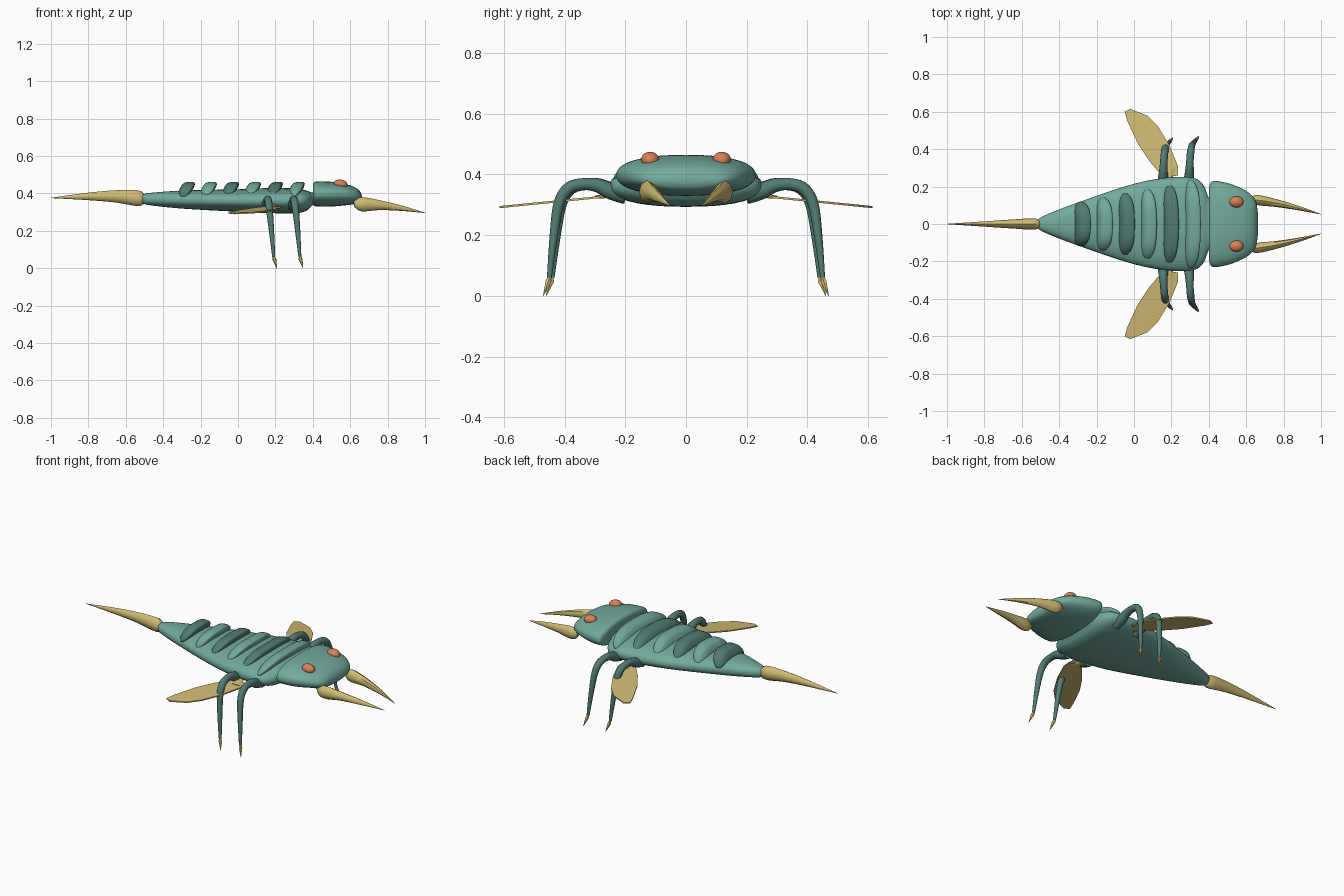
import bpy, bmesh, math
from mathutils import Vector

cube = bpy.data.objects.get("Cube")
if cube:
    bpy.data.objects.remove(cube)


def material(name, rgb):
    m = bpy.data.materials.new(name)
    m.use_nodes = True
    m.diffuse_color = (*rgb, 1)
    m.node_tree.nodes["Principled BSDF"].inputs["Base Color"].default_value = (*rgb, 1)
    return m


TEAL = material("teal shell", (0.17, 0.40, 0.34))
DARK = material("dark teal", (0.085, 0.2, 0.175))
TAN = material("horn tan", (0.63, 0.5, 0.17))
ORANGE = material("orange eye", (0.71, 0.22, 0.09))
X, Y, Z = Vector((1, 0, 0)), Vector((0, 1, 0)), Vector((0, 0, 1))


def finish(name, bm, mat, angle=45):
    bmesh.ops.recalc_face_normals(bm, faces=bm.faces)
    mesh = bpy.data.meshes.new(name)
    bm.to_mesh(mesh)
    bm.free()
    mesh.materials.append(mat)
    ob = bpy.data.objects.new(name, mesh)
    bpy.context.collection.objects.link(ob)
    bpy.ops.object.select_all(action='DESELECT')
    ob.select_set(True)
    bpy.context.view_layer.objects.active = ob
    bpy.ops.object.shade_smooth_by_angle(angle=math.radians(angle))
    return ob


def spline(rows, steps):
    """Catmull-Rom interpolation through rows of numbers."""
    out = []
    for i in range(len(rows) - 1):
        a, b, c, d = (rows[min(max(i + k, 0), len(rows) - 1)] for k in (-1, 0, 1, 2))
        for s in range(steps):
            t = s / steps
            out.append([q + 0.5 * t * (r - p + t * (2*p - 5*q + 4*r - w + t * (3*(q - r) + w - p)))
                        for p, q, r, w in zip(a, b, c, d)])
    return out + [list(rows[-1])]


def loft(name, rows, mat, side, up=None, sides=24, power=2.0, steps=4):
    """Skin rings through rows of x, y, z, side radius, up radius."""
    rows = spline(rows, steps)
    centres = [Vector(r[:3]) for r in rows]
    bm = bmesh.new()
    rings = []
    for i, r in enumerate(rows):
        tangent = centres[min(i + 1, len(rows) - 1)] - centres[max(i - 1, 0)]
        v = up or tangent.cross(side).normalized()
        ring = []
        for k in range(sides):
            a = 2 * math.pi * k / sides
            c, s = (math.copysign(abs(f) ** (2 / power), f) for f in (math.cos(a), math.sin(a)))
            ring.append(bm.verts.new(centres[i] + side * c * max(r[3], 0.001) + v * s * max(r[4], 0.001)))
        rings.append(ring)
    for p, q in zip(rings, rings[1:]):
        for k in range(sides):
            n = (k + 1) % sides
            bm.faces.new((p[k], p[n], q[n], q[k]))
    bm.faces.new(rings[0])
    bm.faces.new(rings[-1])
    return finish(name, bm, mat)


# Abdomen and head: x, y, z, half width, half height
loft("body", [(-0.51, 0, 0.37, 0.012, 0.012), (-0.49, 0, 0.37, 0.04, 0.03),
              (-0.3, 0, 0.367, 0.115, 0.048), (0, 0, 0.362, 0.215, 0.06),
              (0.2, 0, 0.362, 0.25, 0.068), (0.32, 0, 0.36, 0.246, 0.065),
              (0.37, 0, 0.362, 0.21, 0.052), (0.395, 0, 0.37, 0.15, 0.035),
              (0.42, 0, 0.38, 0.1, 0.025)],
     TEAL, Y, Z, sides=40, power=2.3)
loft("head", [(0.4, 0, 0.395, 0.17, 0.045), (0.405, 0, 0.396, 0.21, 0.06),
              (0.425, 0, 0.397, 0.23, 0.067), (0.5, 0, 0.396, 0.219, 0.066),
              (0.58, 0, 0.393, 0.188, 0.056), (0.63, 0, 0.387, 0.153, 0.043),
              (0.653, 0, 0.381, 0.115, 0.028), (0.662, 0, 0.379, 0.06, 0.01)],
     TEAL, Y, Z, sides=40, power=2.3)

# Overlapping back plates, alternating in colour
for i in range(6):
    cx = -0.285 + 0.1175 * i
    half = 0.12 + 0.0235 * i
    rows = []
    for k in range(25):
        t = -math.cos(math.pi * k / 24)
        e = max(1 - abs(t) ** 4, 0) ** 0.5
        rows.append((cx + 0.012 * (1 - t * t), half * t, 0.43 - 0.04 * abs(t) ** 3,
                     0.036 * e, 0.032 * e))
    loft(f"back_plate_{i + 1}", rows, TEAL if i % 2 else DARK, X, Vector((0.5, 0, 1)),
         sides=20, power=3, steps=1)

# Tail spike
loft("tail_spike", [(-0.495, 0, 0.37, 0.012, 0.014), (-0.53, 0, 0.374, 0.03, 0.042),
                    (-0.65, 0, 0.384, 0.024, 0.033), (-0.8, 0, 0.384, 0.014, 0.02),
                    (-1, 0, 0.376, 0.001, 0.001)], TAN, Y, Z, sides=8)

for label, s in (("left", 1), ("right", -1)):
    # Mandibles
    loft(f"{label}_mandible", [(0.62, s * 0.13, 0.345, 0.012, 0.015),
                               (0.66, s * 0.128, 0.342, 0.027, 0.038),
                               (0.76, s * 0.112, 0.337, 0.021, 0.026),
                               (0.88, s * 0.085, 0.32, 0.012, 0.014),
                               (1, s * 0.052, 0.296, 0.001, 0.001)], TAN, Y, Z, sides=8)

    # Eyes
    bm = bmesh.new()
    bmesh.ops.create_uvsphere(bm, u_segments=20, v_segments=12, radius=1)
    eye = finish(f"{label}_eye", bm, ORANGE)
    eye.scale = (0.038, 0.03, 0.025)
    eye.rotation_euler = (0, 0.15, 0)
    eye.location = (0.548, s * 0.118, 0.449)

    # Arched legs with pointed claws
    for place, x, reach in (("front", 0.295, 1.0), ("rear", 0.155, 0.98)):
        path = [(0, 0.2, 0.33, 0.028), (0, 0.25, 0.345, 0.027), (0.002, 0.29, 0.363, 0.023),
                (0.004, 0.335, 0.368, 0.02), (0.008, 0.385, 0.355, 0.02),
                (0.014, 0.418, 0.305, 0.018), (0.024, 0.435, 0.2, 0.014),
                (0.036, 0.45, 0.06, 0.008)]
        loft(f"{label}_{place}_leg", [(x + dx, s * y * reach, z, r, r) for dx, y, z, r in path],
             DARK, X, sides=12)
        claw = [(0.036, 0.449, 0.068, 0.004), (0.039, 0.453, 0.048, 0.011), (0.053, 0.47, 0, 0.001)]
        loft(f"{label}_{place}_claw", [(x + dx, s * y * reach, z, r, r) for dx, y, z, r in claw],
             TAN, X, sides=6, steps=1)

    # Thin leaf-shaped wings
    outline = [(0.18, 0.25), (0.235, 0.26), (0.235, 0.31), (0.19, 0.42), (0.13, 0.52), (0.07, 0.58),
               (-0.02, 0.615), (-0.05, 0.6), (-0.035, 0.55), (0.02, 0.43), (0.08, 0.34), (0.13, 0.28)]
    bm = bmesh.new()
    face = bm.faces.new([bm.verts.new((x, s * y, 0.357 - 0.1 * y)) for x, y in outline])
    lift = bmesh.ops.extrude_face_region(bm, geom=[face])
    bmesh.ops.translate(bm, vec=Z * -0.007,
                        verts=[g for g in lift["geom"] if isinstance(g, bmesh.types.BMVert)])
    finish(f"{label}_wing", bm, TAN, 30)
    # Wing root joining the body
    loft(f"{label}_wing_root", [(0.17, s * 0.2, 0.335, 0.02, 0.012),
                                (0.195, s * 0.3, 0.325, 0.03, 0.005)], TAN, X, Z, sides=10)
